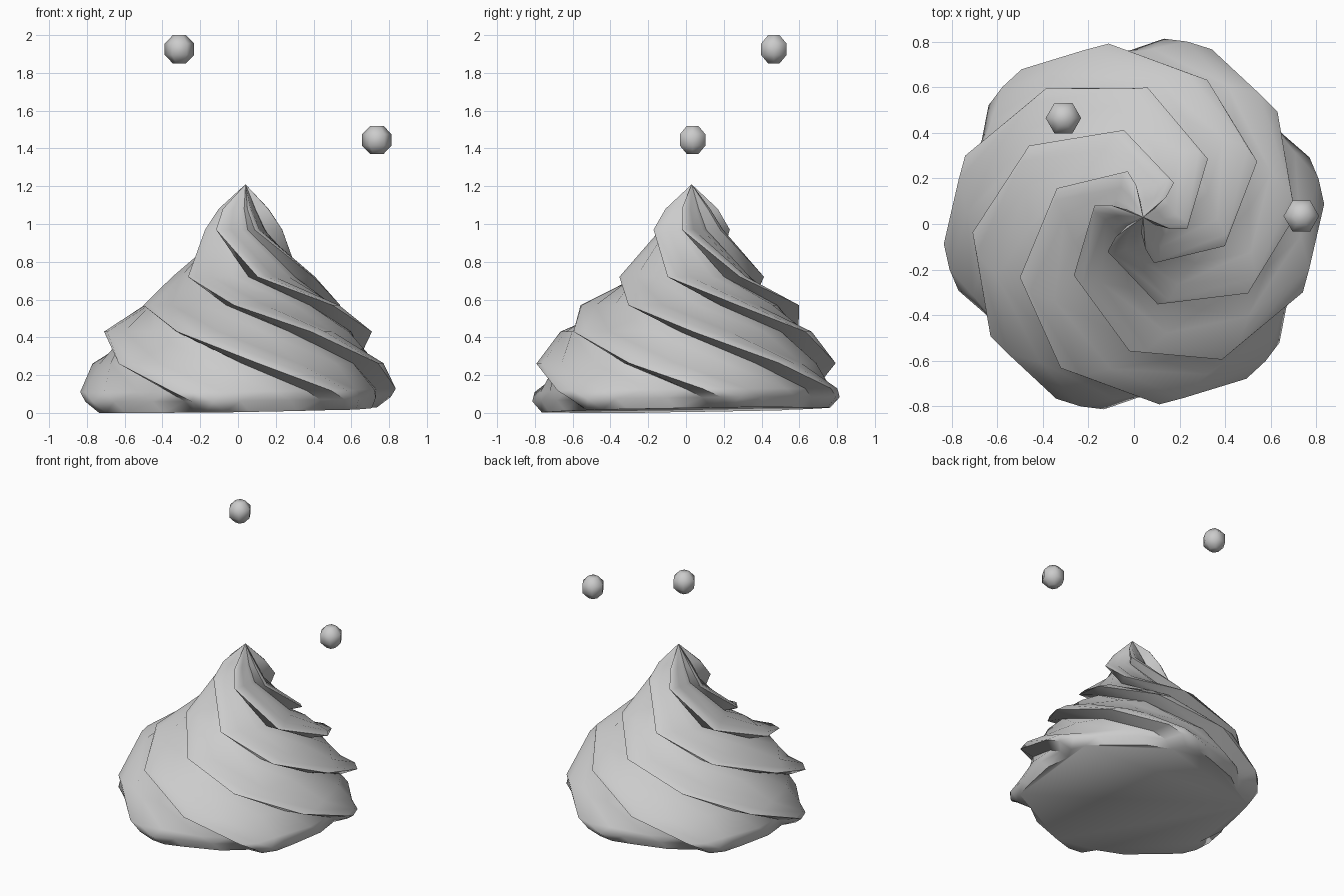
import bpy, bmesh, math

if "Cube" in bpy.data.objects:
    bpy.data.objects.remove(bpy.data.objects["Cube"], do_unlink=True)

grey = bpy.data.materials.new("soft_grey")
grey.use_nodes = True
GREY = (0.6, 0.6, 0.6, 1)
grey.diffuse_color = GREY
grey.node_tree.nodes["Principled BSDF"].inputs["Base Color"].default_value = GREY


def loft(name, rings, apex=None, angle=60):
    """Skin a stack of equal point rings, capped at the bottom and closed at the top."""
    bm = bmesh.new()
    loops = [[bm.verts.new(p) for p in ring] for ring in rings]
    n = len(loops[0])
    for low, high in zip(loops, loops[1:]):
        for i in range(n):
            j = (i + 1) % n
            bm.faces.new((low[i], low[j], high[j], high[i]))
    bm.faces.new(loops[0][::-1])
    if apex:
        tip = bm.verts.new(apex)
        for i in range(n):
            bm.faces.new((loops[-1][i], loops[-1][(i + 1) % n], tip))
    else:
        bm.faces.new(loops[-1])
    bmesh.ops.recalc_face_normals(bm, faces=bm.faces)
    mesh = bpy.data.meshes.new(name)
    bm.to_mesh(mesh)
    bm.free()
    mesh.materials.append(grey)
    ob = bpy.data.objects.new(name, mesh)
    bpy.context.collection.objects.link(ob)
    bpy.ops.object.select_all(action="DESELECT")
    ob.select_set(True)
    bpy.context.view_layer.objects.active = ob
    bpy.ops.object.shade_smooth_by_angle(angle=math.radians(angle))
    return ob


# Swirl: six folded lobes, each (fraction of lobe, fraction of groove depth)
LOBE = [(0, 0), (0.13, 0.05), (0.3, 0.6), (0.65, 0.85), (0.9, 1)]
# Levels from the base up: height, ridge radius, groove depth, twist, centre offset
LEVELS = [
    (0.0, 0.77, 0.07, 211, 0.0),
    (0.06, 0.83, 0.11, 207, 0.0),
    (0.11, 0.84, 0.11, 200, 0.0),
    (0.26, 0.80, 0.11, 172, 0.0),
    (0.43, 0.71, 0.11, 137, 0.0),
    (0.57, 0.58, 0.11, 100, 0.02),
    (0.72, 0.39, 0.09, 55, 0.03),
    (0.97, 0.21, 0.09, 0, 0.03),
    (1.08, 0.14, 0.07, -8, 0.03),
]


def swirl_ring(z, radius, depth, twist, shift):
    ring = []
    for lobe in range(6):
        for f, d in LOBE:
            a = math.radians(twist + 46 + 60 * (lobe + f))
            r = radius - depth * d
            x, y = shift + r * math.cos(a), shift + r * math.sin(a)
            lean = 0.015 * (x + y + 1) * max(0, 1 - z / 0.3)
            ring.append((x, y, z + lean))
    return ring


loft("cream_swirl", [swirl_ring(*lv) for lv in LEVELS], apex=(0.04, 0.03, 1.21))


# Two small floating six-sided beads
BEAD = [(-0.075, 0.035), (-0.03, 0.078), (0.03, 0.078), (0.075, 0.035)]


def bead(name, x, y, z):
    turns = [math.radians(60 * i) for i in range(6)]
    loft(name, [[(x + r * math.cos(a), y + r * math.sin(a), z + h) for a in turns]
                for h, r in BEAD], angle=80)


bead("upper_bead", -0.31, 0.465, 1.925)
bead("lower_bead", 0.735, 0.035, 1.445)
